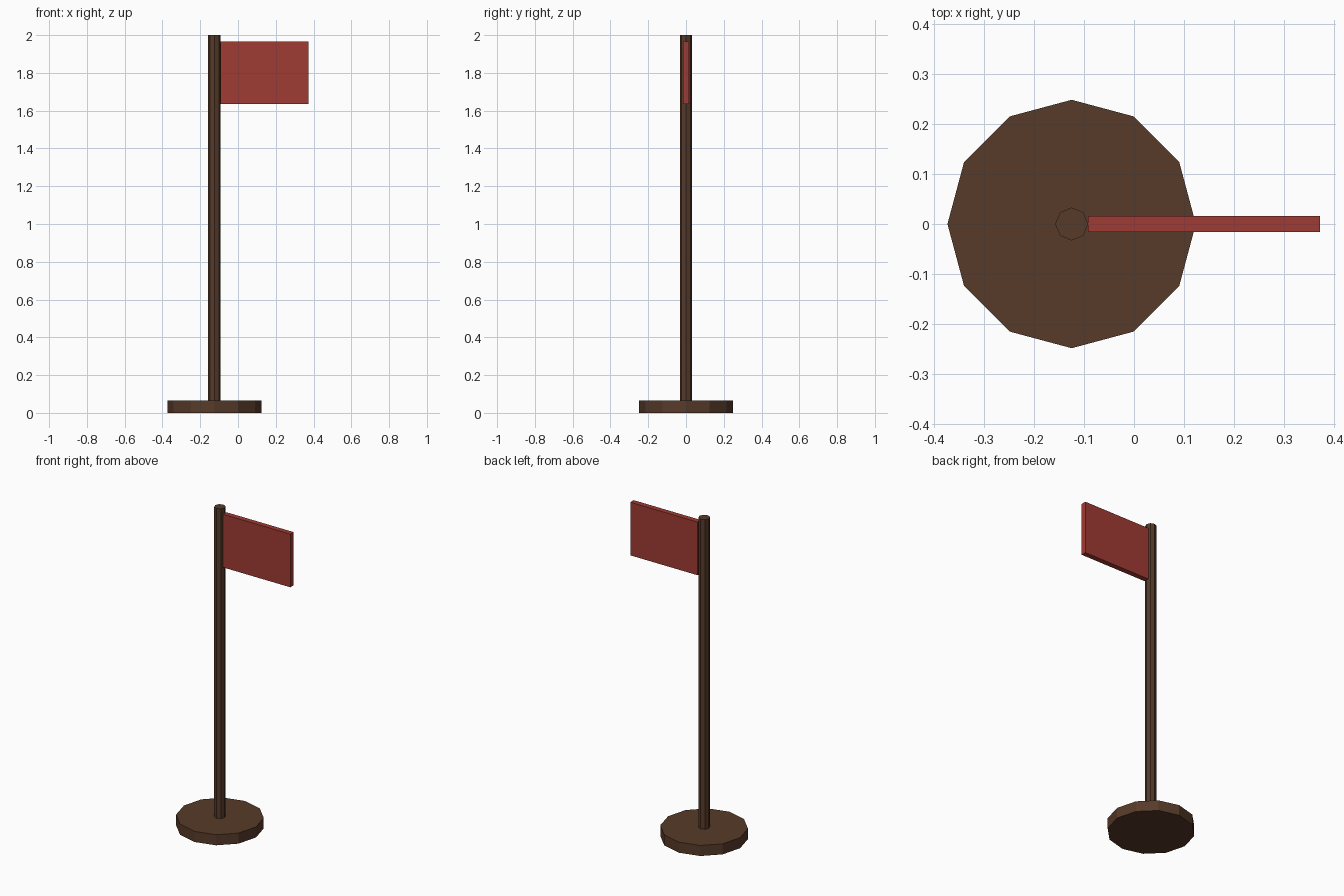
import bpy

if "Cube" in bpy.data.objects:
    bpy.data.objects.remove(bpy.data.objects["Cube"])

POLE_X = -0.125


def material(name, color):
    mat = bpy.data.materials.new(name)
    mat.diffuse_color = (*color, 1)
    mat.use_nodes = True
    mat.node_tree.nodes["Principled BSDF"].inputs["Base Color"].default_value = mat.diffuse_color
    return mat


wood = material("dark_wood", (0.095, 0.043, 0.022))
cloth = material("red_cloth", (0.35, 0.043, 0.033))


def prism(name, sides, radius, z0, z1):
    bpy.ops.mesh.primitive_cylinder_add(
        vertices=sides, radius=radius, depth=z1 - z0,
        location=(POLE_X, 0, (z0 + z1) / 2))
    obj = bpy.context.object
    obj.name = name
    obj.data.materials.append(wood)
    return obj


# Twelve-sided foot and eight-sided pole
prism("base", 12, 0.249, 0, 0.066)
prism("pole", 8, 0.033, 0.066, 2.0)

# Flat flag panel attached to the right side of the pole
x0, x1, z0, z1 = POLE_X + 0.033, 0.373, 1.635, 1.967
bpy.ops.mesh.primitive_cube_add(size=1, location=((x0 + x1) / 2, 0, (z0 + z1) / 2))
flag = bpy.context.object
flag.name = "flag"
flag.scale = (x1 - x0, 0.033, z1 - z0)
bpy.ops.object.transform_apply(location=False, rotation=False, scale=True)
flag.data.materials.append(cloth)
